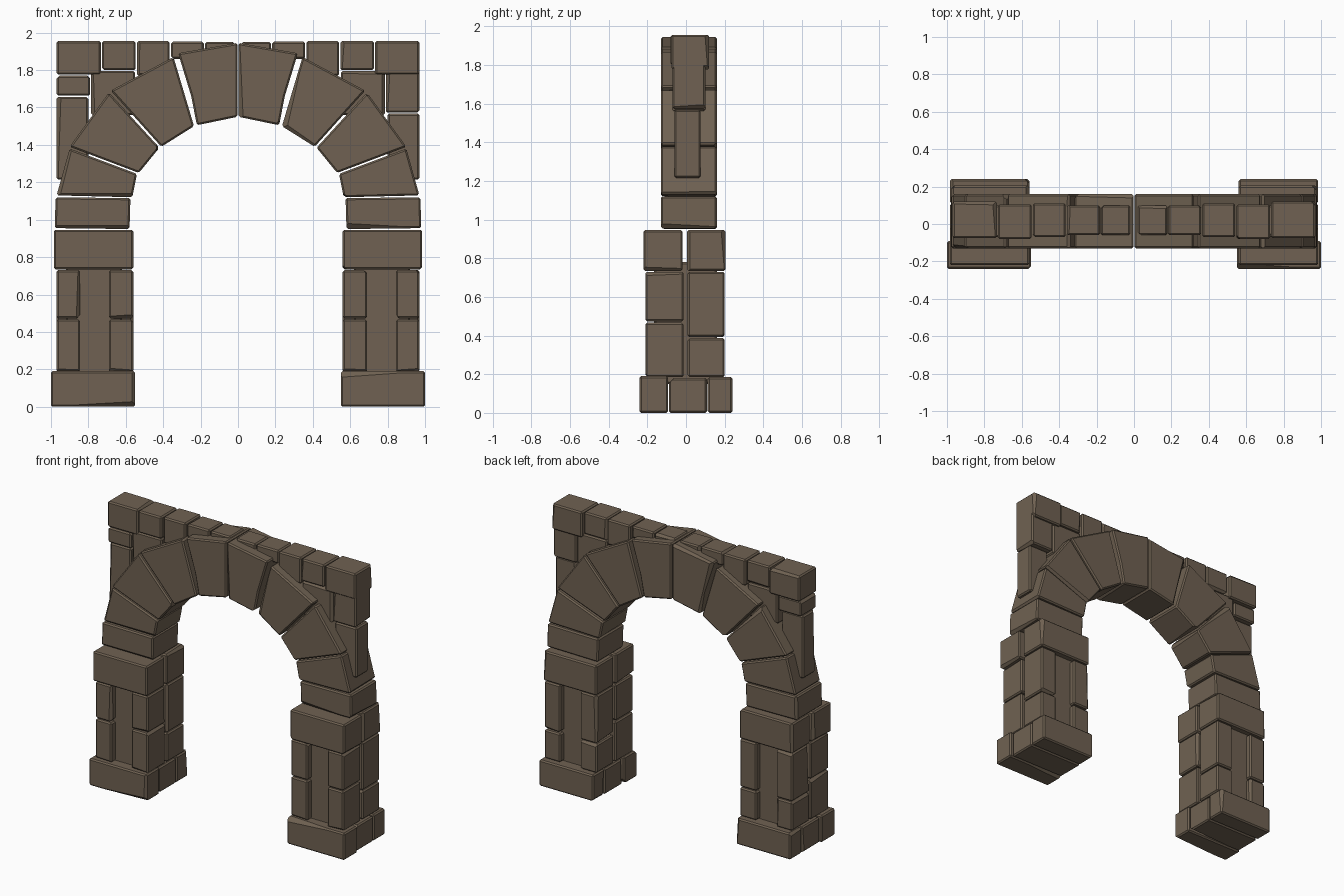
import bpy, bmesh, random
from mathutils import Vector

random.seed(4)
cube = bpy.data.objects.get("Cube")
if cube:
    bpy.data.objects.remove(cube, do_unlink=True)

stone_mat = bpy.data.materials.new("brown stone")
stone_mat.use_nodes = True
colour = (0.16, 0.121, 0.084, 1)
stone_mat.diffuse_color = colour
stone_mat.node_tree.nodes["Principled BSDF"].inputs["Base Color"].default_value = colour
stone_mat.node_tree.nodes["Principled BSDF"].inputs["Roughness"].default_value = 0.9


def stone(name, profile, y0, y1, side=1, chips=2):
    """Extrude a front profile (x, z) from y0 to y1, bevel it and chip some edges."""
    bm = bmesh.new()
    face = bm.faces.new([bm.verts.new((x * side, y0, z)) for x, z in profile])
    ext = bmesh.ops.extrude_face_region(bm, geom=[face])["geom"]
    for v in ext:
        if isinstance(v, bmesh.types.BMVert):
            v.co.y = y1
    bmesh.ops.recalc_face_normals(bm, faces=bm.faces)
    bm.normal_update()

    # remember where the chips go before the edges are bevelled
    convex = [e for e in bm.edges if e.is_convex]
    cuts = []
    for e in random.sample(convex, chips):
        n = (e.link_faces[0].normal + e.link_faces[1].normal).normalized()
        mid = (e.verts[0].co + e.verts[1].co) / 2
        tilt = Vector([random.uniform(-0.06, 0.06) for _ in range(3)])
        cuts.append((mid - n * 0.011, (n + tilt).normalized()))

    bmesh.ops.bevel(bm, geom=bm.edges[:], offset=0.009, segments=1,
                    affect='EDGES', clamp_overlap=True)
    for co, no in cuts:
        bmesh.ops.bisect_plane(bm, geom=bm.verts[:] + bm.edges[:] + bm.faces[:],
                               plane_co=co, plane_no=no, clear_outer=True)
        bmesh.ops.holes_fill(bm, edges=[e for e in bm.edges if e.is_boundary], sides=0)
    bmesh.ops.recalc_face_normals(bm, faces=bm.faces)

    mesh = bpy.data.meshes.new(name)
    bm.to_mesh(mesh)
    bm.free()
    mesh.materials.append(stone_mat)
    obj = bpy.data.objects.new(name, mesh)
    bpy.context.collection.objects.link(obj)
    return obj


def block(name, x0, x1, z0, z1, y0, y1, side=1, chips=2):
    return stone(name, [(x0, z0), (x1, z0), (x1, z1), (x0, z1)], y0, y1, side, chips)


# arch stones on one side, from the springer up to the crown
arch = [
    [(0.58, 0.95), (0.98, 0.955), (0.975, 1.12), (0.575, 1.115)],
    [(0.565, 1.12), (0.97, 1.13), (0.90, 1.38), (0.54, 1.245)],
    [(0.53, 1.25), (0.90, 1.39), (0.69, 1.68), (0.42, 1.385)],
    [(0.41, 1.39), (0.68, 1.69), (0.345, 1.87), (0.235, 1.5)],
    [(0.22, 1.505), (0.25, 1.66), (0.32, 1.89), (0.003, 1.945), (0.003, 1.55)],
]

for side, label in ((1, "left"), (-1, "right")):
    # plinth of three stones
    block(f"{label}_base_front", 0.55, 1.0, 0, 0.19, -0.24, -0.092, side)
    block(f"{label}_base_middle", 0.56, 0.985, 0, 0.18, -0.088, 0.108, side)
    block(f"{label}_base_back", 0.56, 0.985, 0, 0.185, 0.112, 0.24, side)

    # recessed pier core with corner stones around it
    block(f"{label}_pier_core", 0.62, 0.92, 0.15, 0.78, -0.165, 0.16, side, 0)
    for col, x0, x1 in (("inner", 0.56, 0.69), ("outer", 0.845, 0.97)):
        for row, y0, y1, joint in (("front", -0.21, -0.012, 0.47),
                                   ("back", 0.008, 0.2, 0.39)):
            block(f"{label}_{col}_{row}_lower", x0, x1, 0.185, joint - 0.003, y0, y1, side)
            block(f"{label}_{col}_{row}_upper", x0, x1, joint + 0.003, 0.73, y0, y1, side)

    # capital stones
    block(f"{label}_cap_front", 0.56, 0.985, 0.735, 0.945, -0.22, -0.018, side)
    block(f"{label}_cap_back", 0.56, 0.975, 0.735, 0.945, 0.005, 0.205, side)

    # arch
    for i, profile in enumerate(arch):
        stone(f"{label}_arch_stone_{i + 1}", profile, -0.13, 0.16, side)

    # top course of the wall
    block(f"{label}_top_corner", 0.733, 0.97, 1.775, 1.955, -0.075, 0.12, side)
    block(f"{label}_top_second", 0.547, 0.727, 1.8, 1.955, -0.08, 0.105, side)
    block(f"{label}_top_third", 0.365, 0.541, 1.77, 1.955, -0.07, 0.11, side)
    block(f"{label}_top_fourth", 0.183, 0.359, 1.86, 1.952, -0.06, 0.1, side)
    block(f"{label}_top_fifth", 0.02, 0.177, 1.86, 1.95, -0.06, 0.1, side)

    # spandrel stones, with the joint lower on the left
    joint = 1.57 if side == 1 else 1.66
    block(f"{label}_spandrel_lower", 0.8, 0.97, 1.215, joint - 0.003, -0.06, 0.075, side)
    block(f"{label}_spandrel_upper", 0.79, 0.97, joint + 0.003, 1.805 if side == 1 else 1.77,
          -0.07, 0.1, side)
    block(f"{label}_spandrel_inner", 0.55, 0.785, 1.56, 1.795, -0.07, 0.1, side)
